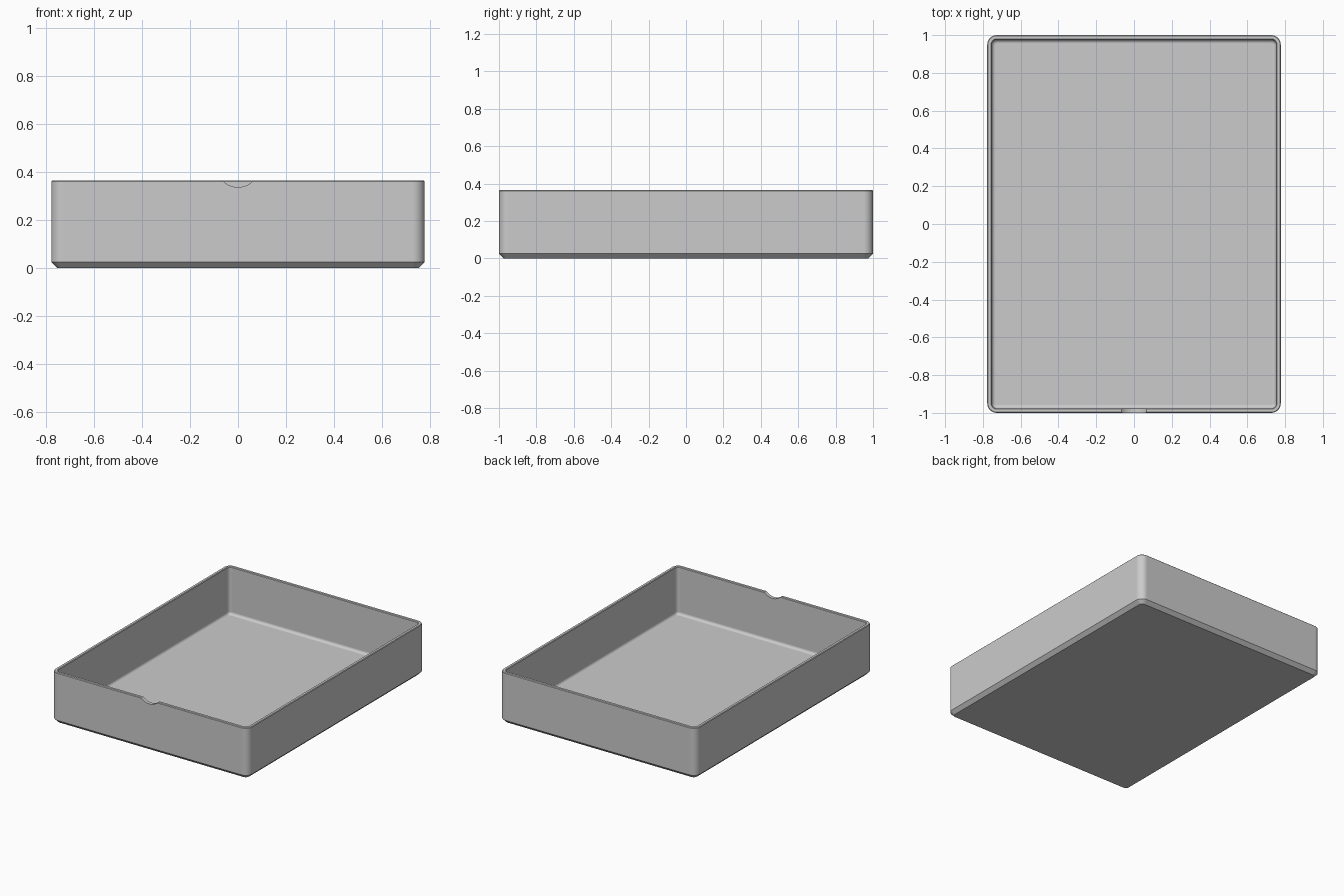
import bpy
import bmesh
import math

HALF_X, HALF_Y, HEIGHT = 0.777, 1.0, 0.365
CORNER, WALL, FLOOR, CHAMFER = 0.05, 0.024, 0.025, 0.025
FILLET, LIP = 0.02, 0.004

cube = bpy.data.objects.get("Cube")
if cube:
    bpy.data.objects.remove(cube, do_unlink=True)

grey = bpy.data.materials.new("plain grey")
grey.use_nodes = True
grey.diffuse_color = (0.6, 0.6, 0.6, 1)
grey.node_tree.nodes["Principled BSDF"].inputs["Base Color"].default_value = (0.6, 0.6, 0.6, 1)


def rounded_ring(bm, inset, z, steps=8):
    """One rounded rectangle of vertices, drawn in from the outer wall."""
    radius = CORNER - inset
    ring = []
    for quarter, (sx, sy) in enumerate(((1, 1), (-1, 1), (-1, -1), (1, -1))):
        for i in range(steps + 1):
            a = math.pi / 2 * (quarter + i / steps)
            ring.append(bm.verts.new((sx * (HALF_X - CORNER) + radius * math.cos(a),
                                      sy * (HALF_Y - CORNER) + radius * math.sin(a), z)))
    return ring


# Wall section: chamfered foot, outer wall, eased rim, inner wall, floor fillet
section = [(CHAMFER, 0), (0, CHAMFER), (0, HEIGHT - LIP), (LIP, HEIGHT),
           (WALL - LIP, HEIGHT), (WALL, HEIGHT - LIP)]
for i in range(7):
    a = math.pi / 2 * i / 6
    section.append((WALL + FILLET * (1 - math.cos(a)),
                    FLOOR + FILLET * (1 - math.sin(a))))

# Open tray
bm = bmesh.new()
rings = [rounded_ring(bm, inset, z) for inset, z in section]
for low, high in zip(rings, rings[1:]):
    n = len(low)
    for i in range(n):
        j = (i + 1) % n
        bm.faces.new((low[i], low[j], high[j], high[i]))
bm.faces.new(rings[0][::-1])
bm.faces.new(rings[-1])
bmesh.ops.recalc_face_normals(bm, faces=bm.faces)
mesh = bpy.data.meshes.new("tray")
bm.to_mesh(mesh)
bm.free()
mesh.materials.append(grey)
tray = bpy.data.objects.new("tray", mesh)
bpy.context.collection.objects.link(tray)

# Thumb notch in the front rim
half_width, depth = 0.065, 0.028
radius = (half_width ** 2 + depth ** 2) / (2 * depth)
bpy.ops.mesh.primitive_cylinder_add(vertices=96, radius=radius, depth=0.2,
                                    location=(0, -HALF_Y, HEIGHT - depth + radius),
                                    rotation=(math.pi / 2, 0, 0))
cutter = bpy.context.object
cutter.name = "notch_cutter"
cutter.hide_render = True
cutter.data.materials.append(grey)

bpy.ops.object.select_all(action='DESELECT')
tray.select_set(True)
bpy.context.view_layer.objects.active = tray
cut = tray.modifiers.new("notch", 'BOOLEAN')
cut.operation = 'DIFFERENCE'
cut.solver = 'EXACT'
cut.object = cutter
bpy.ops.object.modifier_apply(modifier=cut.name)
bpy.data.objects.remove(cutter, do_unlink=True)

# Smooth corners and fillets, crisp chamfers, flat walls
bpy.ops.object.shade_smooth_by_angle(angle=math.radians(30))
weighted = tray.modifiers.new("flat walls", 'WEIGHTED_NORMAL')
weighted.keep_sharp = True
